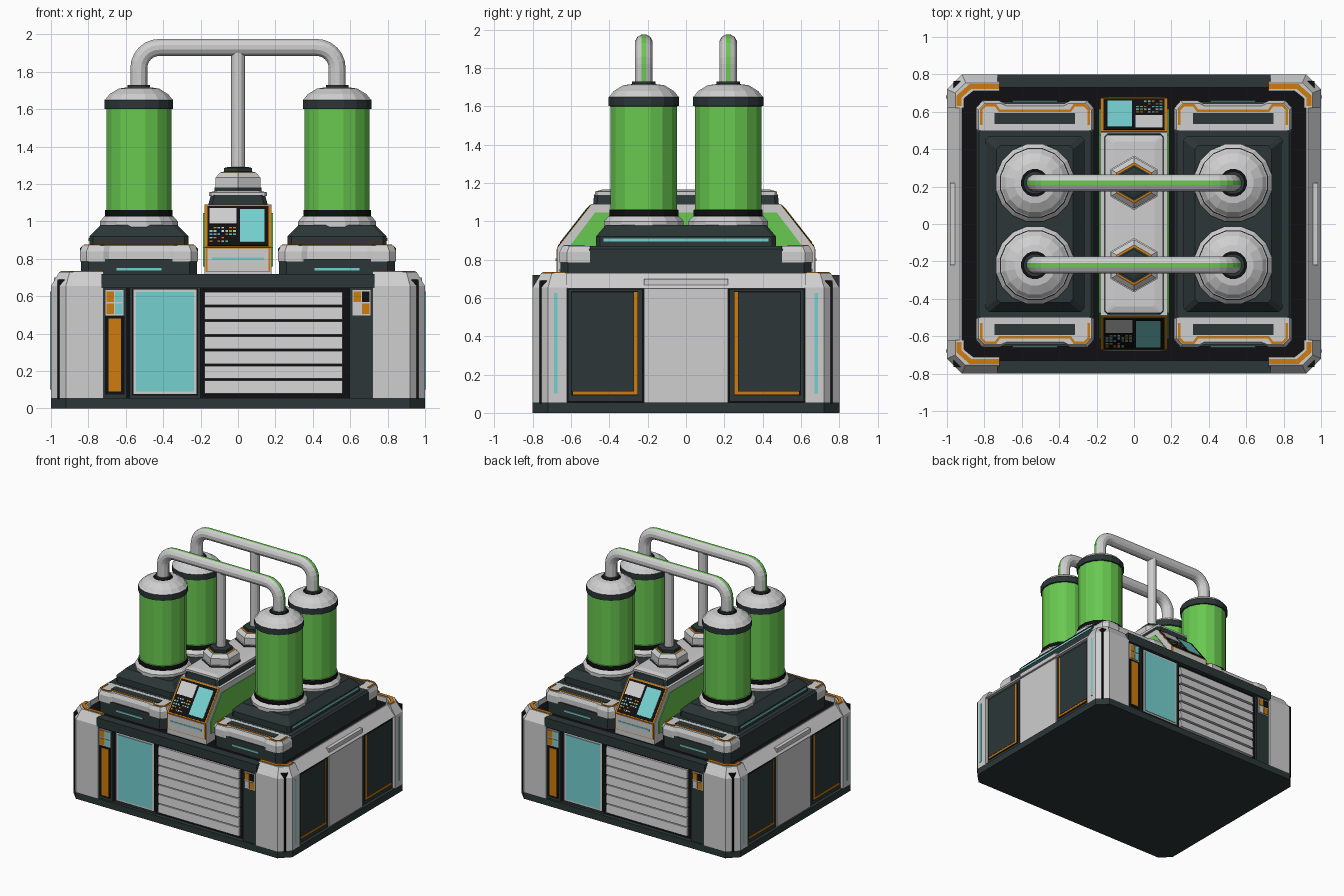
import bpy, bmesh, math, random
from mathutils import Vector, Matrix

old = bpy.data.objects.get("Cube")
if old:
    bpy.data.objects.remove(old)

COLOURS = {
    "light_grey": (0.62, 0.62, 0.62), "dark_slate": (0.025, 0.037, 0.038),
    "black": (0.005, 0.005, 0.006), "green": (0.14, 0.58, 0.08),
    "cyan": (0.18, 0.63, 0.63), "orange": (0.62, 0.2, 0.004),
}
MATS = {}
for name, rgb in COLOURS.items():
    m = bpy.data.materials.new(name)
    m.use_nodes = True
    m.diffuse_color = (*rgb, 1)
    m.node_tree.nodes["Principled BSDF"].inputs["Base Color"].default_value = (*rgb, 1)
    MATS[name] = m
G, D, K, GR, C, O = COLOURS

# Symmetry codes: mirror copies, or "r" for a half turn about z
SYM = {"": [(1, 1)], "x": [(1, 1), (-1, 1)], "y": [(1, 1), (1, -1)],
       "xy": [(1, 1), (-1, 1), (1, -1), (-1, -1)], "r": [(1, 1), (-1, -1)]}


def loft(name, loops, paint, sym="", frame=None):
    """Skin closed loops; paint is a colour or a rule of (band, side)."""
    rule = paint if callable(paint) else (lambda i, j: paint)
    names, n = [], len(loops[0])
    bm = bmesh.new()

    def face(vs, colour):
        if colour not in names:
            names.append(colour)
        bm.faces.new(vs).material_index = names.index(colour)

    for sx, sy in SYM[sym]:
        rows = []
        for loop in loops:
            pts = [frame @ Vector(p) if frame else Vector(p) for p in loop]
            rows.append([bm.verts.new((p.x * sx, p.y * sy, p.z)) for p in pts])
        for i in range(len(rows) - 1):
            for j in range(n):
                k = (j + 1) % n
                face((rows[i][j], rows[i][k], rows[i + 1][k], rows[i + 1][j]), rule(i, j))
        face(rows[0][::-1], rule(0, 1))
        face(rows[-1], rule(len(rows) - 2, 1))
    bmesh.ops.recalc_face_normals(bm, faces=bm.faces)
    me = bpy.data.meshes.new(name)
    bm.to_mesh(me)
    bm.free()
    for c in names:
        me.materials.append(MATS[c])
    ob = bpy.data.objects.new(name, me)
    bpy.context.collection.objects.link(ob)
    return ob


def box(name, x0, x1, y0, y1, z0, z1, colour, sym="", frame=None):
    loops = [[(x0, y0, z), (x1, y0, z), (x1, y1, z), (x0, y1, z)] for z in (z0, z1)]
    return loft(name, loops, colour, sym, frame)


def octo(z, hx, hy, c, cx=0):
    """Rectangle with cut corners."""
    q = [(hx, hy - c), (hx - c, hy), (c - hx, hy), (-hx, hy - c),
         (-hx, c - hy), (c - hx, -hy), (hx - c, -hy), (hx, c - hy)]
    return [(cx + x, y, z) for x, y in q]


def ring(cx, cy, z, r, n, turn=0.0):
    return [(cx + r * math.cos(turn + math.tau * k / n),
             cy + r * math.sin(turn + math.tau * k / n), z) for k in range(n)]


def ribbon(name, path, w, z, colour, sym):
    """Thin mitred strip following a flat path."""
    pts, left, right = [Vector(p) for p in path], [], []
    for i, p in enumerate(pts):
        a = (p - pts[i - 1]).normalized() if i else (pts[1] - p).normalized()
        b = (pts[i + 1] - p).normalized() if i < len(pts) - 1 else a
        t = (a + b).normalized()
        off = Vector((-t.y, t.x)) * (w / 2 / max(t.dot(a), 0.3))
        left.append(p + off)
        right.append(p - off)
    outline = left + right[::-1]
    loft(name, [[(p.x, p.y, h) for p in outline] for h in (z - 0.002, z + 0.006)], colour, sym)


# Base, core and rails
loft("base_plate", [octo(0, 1, 0.8, 0.08), octo(0.055, 1, 0.8, 0.08)], D)
box("core", -0.965, 0.965, -0.765, 0.765, 0.05, 0.69, K)
box("end_beam", -0.73, 0.73, 0.73, 0.8, 0.645, 0.72, D, "y")
loft("side_rail", [[(0.92, y, 0.65), (1, y, 0.65), (0.93, y, 0.73), (0.92, y, 0.73)]
                   for y in (-0.64, 0.64)], G, "x")

# Corner posts
inner = [(0.91, 0.62), (0.91, 0.67), (0.86, 0.71), (0.72, 0.71)]
outer = [(0.72, 0.8), (0.92, 0.8), (1, 0.72), (1, 0.62)]
top = [(0.72, 0.755), (0.9, 0.755), (0.955, 0.7), (0.955, 0.62)]
loft("corner_post", [[(x, y, z) for x, y in inner + edge]
                     for z, edge in ((0.055, outer), (0.655, outer), (0.73, top))], G, "xy")
ribbon("post_trim", [(0.72, 0.735), (0.875, 0.735), (0.935, 0.682), (0.935, 0.63)],
       0.026, 0.73, O, "xy")
box("post_light", 0.995, 1.004, 0.672, 0.688, 0.1, 0.625, C, "xy")

# Side panels
box("side_centre_panel", 0.95, 0.985, -0.22, 0.22, 0.055, 0.7, G, "x")
box("side_panel", 0.95, 0.98, 0.228, 0.615, 0.06, 0.648, D, "xy")
box("side_panel_groove", 0.975, 0.984, 0.25, 0.6, 0.09, 0.635, K, "xy")
box("side_panel_inset", 0.98, 0.987, 0.275, 0.594, 0.115, 0.629, D, "xy")
box("side_trim_upright", 0.98, 0.988, 0.254, 0.272, 0.095, 0.63, O, "xy")
box("side_trim_foot", 0.98, 0.988, 0.254, 0.59, 0.095, 0.112, O, "xy")

# Front and back panels
for x0, x1 in ((-0.725, -0.595), (0.595, 0.725)):
    box("control_column", x0, x1, -0.785, -0.76, 0.055, 0.648, D, "r")
box("column_slot", -0.712, -0.608, -0.79, -0.78, 0.075, 0.495, K, "r")
box("column_bar", -0.692, -0.625, -0.794, -0.785, 0.09, 0.48, O, "r")
for cx, keys in ((-0.66, (O, C, O, C)), (0.66, (O, K, G, O))):
    box("button_frame", cx - 0.049, cx + 0.049, -0.791, -0.78, 0.497, 0.633, G, "r")
    for i, colour in enumerate(keys):
        x, z = cx - 0.042 + 0.045 * (i % 2), 0.57 - 0.066 * (i // 2)
        box("button", x, x + 0.039, -0.796, -0.788, z, z + 0.056, colour, "r")
box("door_surround", -0.58, -0.2, -0.775, -0.76, 0.055, 0.648, D, "r")
box("door_gap", -0.567, -0.213, -0.778, -0.77, 0.07, 0.642, K, "r")
box("door_frame", -0.559, -0.221, -0.783, -0.77, 0.077, 0.636, G, "r")
box("door_glass", -0.545, -0.235, -0.788, -0.78, 0.09, 0.623, C, "r")
for i in range(7):
    z = 0.08 + 0.079 * i
    loft("louvre_slat", [[(x, -0.76, z), (x, -0.79, z), (x, -0.782, z + 0.068),
                          (x, -0.76, z + 0.068)] for x in (-0.18, 0.56)], G, "r")

# Tank decks
loft("deck_block", [octo(0.68, 0.31, 0.655, 0.04, 0.53), octo(0.8, 0.31, 0.655, 0.04, 0.53)], D, "x")
loft("deck_top", [octo(0.79, 0.315, 0.51, 0.01, 0.53), octo(0.855, 0.315, 0.51, 0.01, 0.53),
                  octo(0.87, 0.3, 0.5, 0.01, 0.53)], D, "x")
box("deck_light", 0.41, 0.65, 0.65, 0.661, 0.737, 0.75, C, "xy")
half = [(0.315, 0.5), (0.315, 0.62), (0.28, 0.66), (0.19, 0.66), (0.16, 0.645)]
cap = half + [(-x, y) for x, y in half[::-1]]
loft("deck_cap", [[(0.53 + x * s, 0.51 + (y - 0.51) * t, z) for x, y in cap]
                  for z, s, t in ((0.785, 1, 1), (0.84, 1, 1), (0.87, 0.96, 0.9))], G, "xy")
box("cap_inset", 0.315, 0.745, 0.535, 0.593, 0.865, 0.874, D, "xy")
line = [(0.287, 0.53), (0.287, 0.612), (0.265, 0.634), (0.21, 0.634), (0.19, 0.606)]
ribbon("cap_trim", [(0.53 + x, y) for x, y in line + [(-x, y) for x, y in line[::-1]]],
       0.013, 0.87, O, "xy")
loft("tank_plinth", [octo(0.86, 0.265, 0.47, 0.02, 0.53), octo(0.92, 0.265, 0.47, 0.02, 0.53),
                     octo(0.98, 0.205, 0.42, 0.02, 0.53)], D, "x")
box("plinth_light", 0.79, 0.799, -0.43, 0.43, 0.895, 0.91, C, "x")

# Tanks: radius, height, colour of the band above
tank = [(0.212, 0.97, G), (0.212, 1.0, G), (0.19, 1.025, K), (0.184, 1.03, K), (0.184, 1.06, GR),
        (0.177, 1.062, GR), (0.177, 1.6, D), (0.187, 1.602, D), (0.187, 1.65, G),
        (0.18, 1.655, G), (0.16, 1.68, G), (0.11, 1.71, G), (0.075, 1.715, K),
        (0.062, 1.716, D), (0.062, 1.73, D)]
loft("tank", [ring(0.53, 0.22, z, r, 16, math.pi / 16) for r, z, _ in tank],
     lambda i, j: tank[i][2], "xy")

# Pipe arches with a narrow stripe along the outside
sect = [math.radians(a) for a in (-14, 14, 45, 75, 105, 135, 165, 195, 225, 255, 285, 315)]
bend, R = [], 0.11
for k in range(7):
    a = math.pi / 2 * k / 6
    bend.append((0.42 + R * math.cos(a), 1.82 + R * math.sin(a), a))
track = [(0.53, 1.7, 0)] + bend
track += [(-x, z, math.pi - a) for x, z, a in track[::-1]]
loft("pipe_arch", [[(x + 0.047 * math.cos(t) * math.cos(a), 0.22 + 0.047 * math.sin(t),
                     z + 0.047 * math.cos(t) * math.sin(a)) for t in sect] for x, z, a in track],
     lambda i, j: GR if j == 0 else G, "y")

# Centre console
side = [(-0.67, 0.68), (-0.67, 0.86), (-0.49, 1.09)]
glow = [(-0.615, 0.76), (-0.615, 0.86), (-0.475, 1.045)]
for name, pts, xs, colour, sym in (("console", side, (-0.18, 0.18), G, ""),
                                   ("console_side_glow", glow, (0.178, 0.186), GR, "x")):
    prof = pts + [(-y, z) for y, z in pts[::-1]]
    loft(name, [[(x, y, z) for y, z in prof] for x in xs], colour, sym)
loft("console_roof", [octo(1.085, 0.16, 0.485, 0.02), octo(1.14, 0.145, 0.48, 0.02)], D)
loft("roof_slab", [octo(1.135, 0.155, 0.475, 0.01), octo(1.155, 0.155, 0.475, 0.01),
                   octo(1.165, 0.11, 0.44, 0.01)], G)

# Console faces, on the vertical part and on the slope
box("lower_face_trim", -0.175, 0.175, -0.674, -0.665, 0.73, 0.86, O, "r")
box("lower_face", -0.163, 0.163, -0.677, -0.668, 0.735, 0.855, G, "r")
box("lower_light", -0.14, 0.14, -0.68, -0.672, 0.793, 0.806, C, "r")
v = Vector((0, 0.18, 0.23)).normalized()
n = Vector((1, 0, 0)).cross(v)
slope = Matrix.Translation((0, -0.67, 0.86)) @ Matrix(((1, 0, 0), v, n)).transposed().to_4x4()
box("screen_trim", -0.176, 0.176, 0, 0.29, -0.003, 0.004, O, "r", slope)
box("screen_frame", -0.163, 0.163, 0.008, 0.278, 0, 0.007, K, "r", slope)
box("screen", 0.01, 0.143, 0.03, 0.255, 0.003, 0.01, C, "r", slope)
box("readout", -0.153, -0.008, 0.155, 0.262, 0.003, 0.01, G, "r", slope)
random.seed(4)
for row in range(5):
    for col in range(7):
        if random.random() < 0.65:
            x, y = -0.152 + 0.021 * col, 0.03 + 0.023 * row
            box("key", x, x + 0.015, y, y + 0.011, 0.003, 0.01,
                random.choice((O, O, C, G)), "r", slope)

# Hex fittings and support rods
nut = [(0.145, 1.155, D), (0.145, 1.18, G), (0.138, 1.182, G), (0.138, 1.235, G),
       (0.108, 1.262, O), (0.096, 1.264, D), (0.085, 1.266, D), (0.085, 1.285, D), (0.06, 1.292, D)]
loft("hex_fitting", [ring(0, 0.22, z, r, 6, math.pi / 6) for r, z, _ in nut],
     lambda i, j: nut[i][2], "y")
loft("support_rod", [ring(0, 0.22, z, 0.037, 12) for z in (1.28, 1.92)], G, "y")
